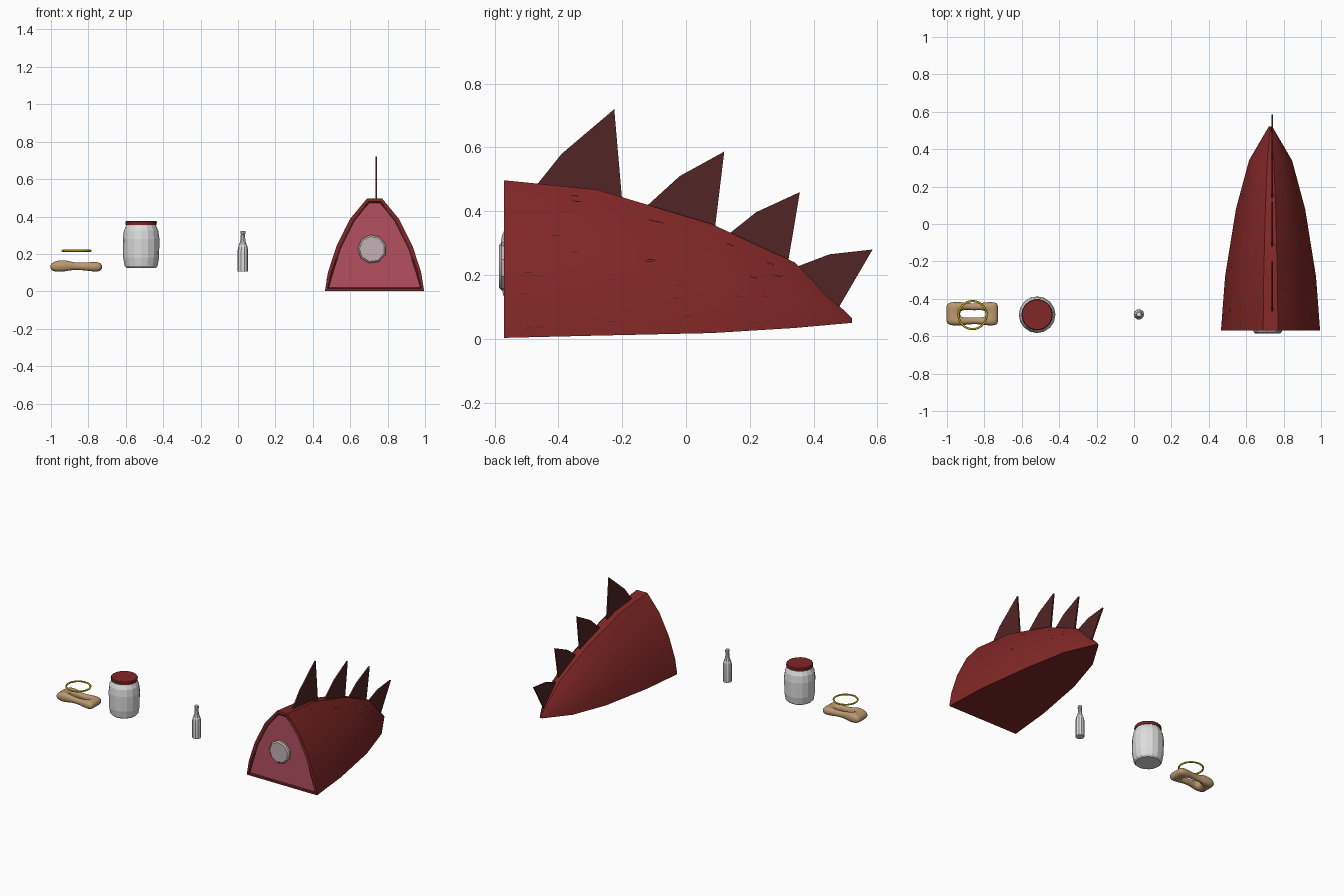
import bpy, bmesh, math, random
from mathutils import Vector

if "Cube" in bpy.data.objects:
    bpy.data.objects.remove(bpy.data.objects["Cube"])


def mat(name, r, g, b):
    m = bpy.data.materials.new(name)
    m.diffuse_color = (r, g, b, 1)
    m.use_nodes = True
    m.node_tree.nodes["Principled BSDF"].inputs["Base Color"].default_value = m.diffuse_color
    return m


RED = mat("hide red", 0.22, 0.02, 0.02)
DARK = mat("dark red", 0.085, 0.018, 0.019)
PINK = mat("meat pink", 0.46, 0.08, 0.12)
MARROW = mat("marrow grey", 0.55, 0.44, 0.46)
GLASS = mat("glass white", 0.72, 0.72, 0.72)
TAN = mat("bone tan", 0.5, 0.32, 0.16)
GOLD = mat("gold", 0.58, 0.48, 0.01)


def finish(name, bm, mats, angle=None):
    bmesh.ops.recalc_face_normals(bm, faces=bm.faces)
    me = bpy.data.meshes.new(name)
    bm.to_mesh(me)
    bm.free()
    for m in mats:
        me.materials.append(m)
    ob = bpy.data.objects.new(name, me)
    bpy.context.collection.objects.link(ob)
    if angle:
        bpy.ops.object.select_all(action='DESELECT')
        ob.select_set(True)
        bpy.context.view_layer.objects.active = ob
        bpy.ops.object.shade_smooth_by_angle(angle=math.radians(angle))
    return ob


def loft(bm, rings):
    """Closed loops joined in order, with both ends capped."""
    vs = [[bm.verts.new(p) for p in r] for r in rings]
    n = len(vs[0])
    for a, b in zip(vs, vs[1:]):
        for i in range(n):
            bm.faces.new((a[i], a[(i + 1) % n], b[(i + 1) % n], b[i]))
    return bm.faces.new(vs[0]), bm.faces.new(vs[-1])


def lathe(name, x, y, profile, sides, m, angle=None):
    bm = bmesh.new()
    loft(bm, [[(x + r * math.cos(2 * math.pi * i / sides),
                y + r * math.sin(2 * math.pi * i / sides), z)
               for i in range(sides)] for r, z in profile])
    return finish(name, bm, [m], angle)


# tail: arched section swept to a tip
CX = 0.73
HALF = [(1, 0), (0.94, 0.2), (0.77, 0.48), (0.49, 0.78), (0.15, 1)]
STATIONS = [(-0.57, 0.265, 0.003, 0.497), (-0.28, 0.243, 0.01, 0.468),
            (0.08, 0.185, 0.018, 0.36), (0.34, 0.115, 0.034, 0.24),
            (0.52, 0.01, 0.05, 0.065)]
SECTION = HALF + [(-h, v) for h, v in reversed(HALF)]


def at(station, h, v):
    y, w, b, t = station
    return Vector((CX + h * w, y, b + v * (t - b)))


bm = bmesh.new()
cap, _ = loft(bm, [[at(s, h, v) for h, v in SECTION] for s in STATIONS])
bmesh.ops.recalc_face_normals(bm, faces=bm.faces)
bmesh.ops.inset_region(bm, faces=[cap], thickness=0.018)
band = bmesh.ops.inset_region(bm, faces=[cap], thickness=0.009, depth=-0.006)
for f in band["faces"]:
    f.material_index = 1
cap.material_index = 2
finish("tail", bm, [RED, DARK, PINK], 28)

# small scale marks scattered over both flanks
random.seed(4)
bm = bmesh.new()
for side in (1, -1):
    for j in range(4):
        for k in range(3):
            for r in range(2):
                u, q = random.uniform(0.1, 0.85), random.uniform(0.2, 0.8)
                (h0, v0), (h1, v1) = HALF[j], HALF[j + 1]
                h, v = side * (h0 + (h1 - h0) * q), v0 + (v1 - v0) * q
                a, b = at(STATIONS[k], h, v), at(STATIONS[k + 1], h, v)
                c, d = a.lerp(b, u), (b - a).normalized() * 0.012
                out = Vector((side * 0.003, 0, 0.002))
                up = Vector((-side * 0.001, 0, 0.003))
                bm.faces.new([bm.verts.new(c + out + o)
                              for o in (-d, d, d + up, -d + up)])
finish("scale_marks", bm, [DARK])

# bone core in the cut face
bm = bmesh.new()
loft(bm, [[(0.717 + r * math.cos(math.pi * i / 4.5 + 0.3), y,
            0.226 + r * math.sin(math.pi * i / 4.5 + 0.3)) for i in range(9)]
          for r, y in ((0.077, -0.55), (0.077, -0.578), (0.068, -0.586))])
finish("bone_core", bm, [MARROW], 30)

# back spikes: thin plates along the ridge
SPIKES = [
    [(-0.47, 0.48), (-0.39, 0.58), (-0.225, 0.72), (-0.20, 0.43)],
    [(-0.13, 0.41), (-0.02, 0.51), (0.12, 0.587), (0.09, 0.34)],
    [(0.13, 0.325), (0.22, 0.397), (0.357, 0.46), (0.32, 0.24)],
    [(0.345, 0.225), (0.45, 0.265), (0.585, 0.28), (0.48, 0.10)]]
for n, pts in enumerate(SPIKES):
    bm = bmesh.new()
    loft(bm, [[(x, y, z) for y, z in pts] for x in (0.734, 0.744)])
    finish(f"back_spike_{n + 1}", bm, [DARK])

# bottle
lathe("bottle", 0.026, -0.483,
      [(0.028, 0.107), (0.028, 0.22), (0.024, 0.24), (0.014, 0.268),
       (0.011, 0.305), (0.014, 0.307), (0.013, 0.323)], 10, GLASS, 30)

# jar and lid
JX, JY = -0.518, -0.485
lathe("jar", JX, JY,
      [(0.078, 0.125), (0.088, 0.135), (0.096, 0.18), (0.098, 0.28),
       (0.092, 0.325), (0.08, 0.35), (0.078, 0.362)], 16, GLASS)
lathe("jar_lid", JX, JY,
      [(0.083, 0.355), (0.084, 0.371), (0.08, 0.377)], 18, RED, 30)

# forearm bone: two shafts joined at thick ends
COLS = [(-1.0, 0.064, 0.13, 0.026), (-0.925, 0.066, 0.138, 0.036),
        (-0.89, 0.058, 0.135, 0.022), (-0.835, 0.056, 0.133, 0.021),
        (-0.795, 0.064, 0.132, 0.026), (-0.73, 0.066, 0.13, 0.028)]
ROWS = (-1, -0.3, 0.3, 1)
bm = bmesh.new()
grid = [[[bm.verts.new((x + (x + 0.865) * 0.05, -0.48 + w * r, zc + s * hz))
          for s in (-1, 1)] for r in ROWS] for x, w, zc, hz in COLS]
cells = {(i, j) for i in range(5) for j in range(3)
         if not (j == 1 and 1 <= i <= 3)}
for i, j in cells:
    corners = [(i, j), (i + 1, j), (i + 1, j + 1), (i, j + 1)]
    for s in (0, 1):
        bm.faces.new([grid[a][b][s] for a, b in corners])
    # walls wherever the neighbouring cell is empty
    for k, (di, dj) in enumerate(((0, -1), (1, 0), (0, 1), (-1, 0))):
        if (i + di, j + dj) not in cells:
            (a, b), (c, d) = corners[k], corners[(k + 1) % 4]
            bm.faces.new((grid[a][b][0], grid[c][d][0],
                          grid[c][d][1], grid[a][b][1]))
bone = finish("forearm_bone", bm, [TAN], 180)
bone.modifiers.new("round", 'SUBSURF').levels = 2
bone.modifiers["round"].render_levels = 2

# gold ring floating above the bone
bpy.ops.mesh.primitive_torus_add(location=(-0.863, -0.487, 0.217),
                                 major_radius=0.075, minor_radius=0.0055,
                                 major_segments=32, minor_segments=8)
ring = bpy.context.object
ring.name = "gold_ring"
ring.data.materials.append(GOLD)
bpy.ops.object.shade_smooth()
